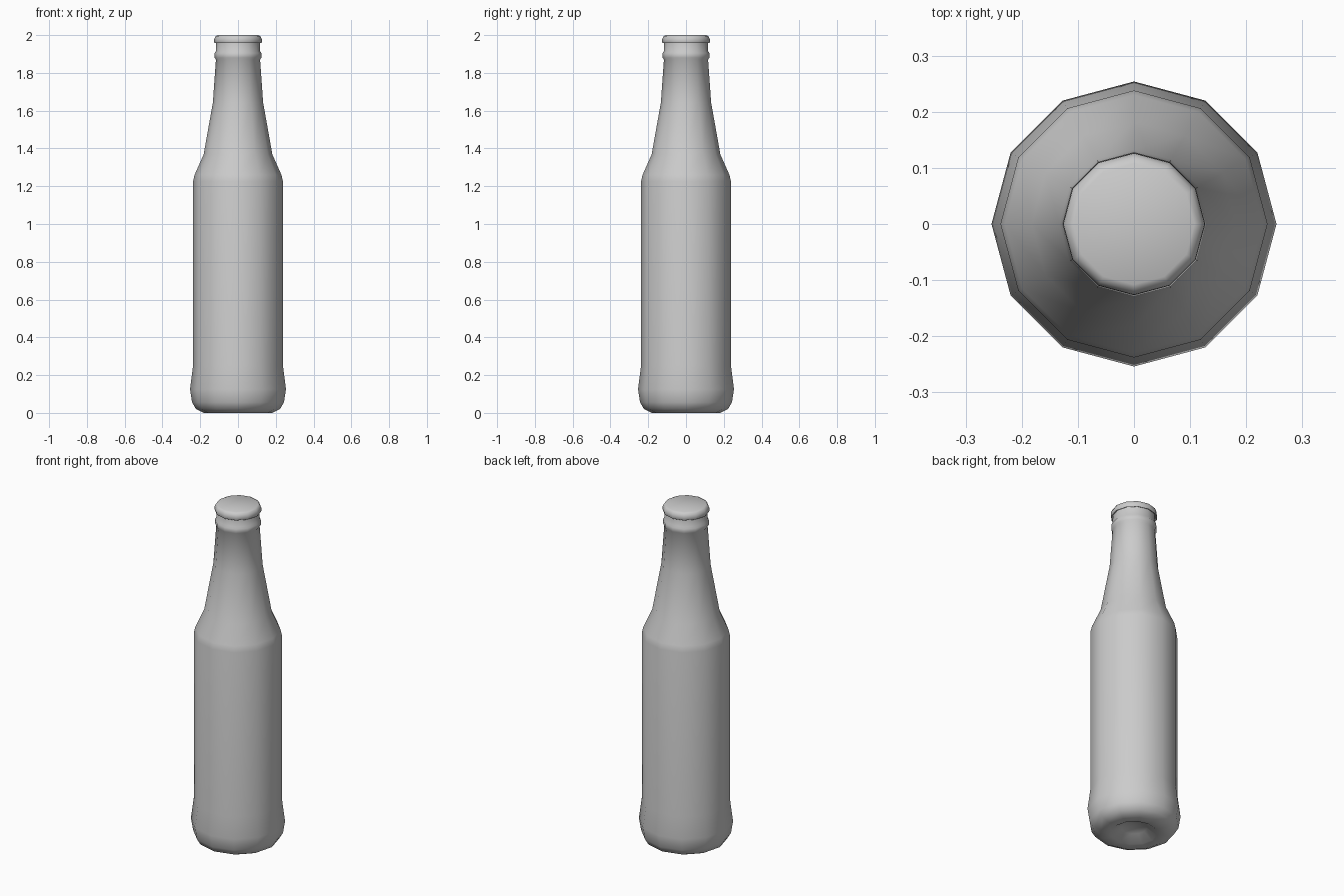
import bpy, bmesh, math

if "Cube" in bpy.data.objects:
    bpy.data.objects.remove(bpy.data.objects["Cube"])

SIDES = 12


def lathe(name, profile, angle):
    """Revolve (radius, height) points around z; radius 0 gives a pole."""
    bm = bmesh.new()
    rings = []
    for r, z in profile:
        if r == 0:
            rings.append([bm.verts.new((0, 0, z))] * SIDES)
        else:
            rings.append([bm.verts.new((r * math.cos(2 * math.pi * i / SIDES),
                                        r * math.sin(2 * math.pi * i / SIDES), z))
                          for i in range(SIDES)])
    for a, b in zip(rings, rings[1:]):
        for i in range(SIDES):
            j = (i + 1) % SIDES
            bm.faces.new(dict.fromkeys((a[i], a[j], b[j], b[i])))
    bmesh.ops.recalc_face_normals(bm, faces=bm.faces)
    mesh = bpy.data.meshes.new(name)
    bm.to_mesh(mesh)
    bm.free()
    obj = bpy.data.objects.new(name, mesh)
    bpy.context.collection.objects.link(obj)
    bpy.ops.object.select_all(action='DESELECT')
    obj.select_set(True)
    bpy.context.view_layer.objects.active = obj
    bpy.ops.object.shade_smooth_by_angle(angle=math.radians(angle))
    return obj


# Glass body: punted base, flared heel, straight wall, shoulder, neck and bead
lathe("bottle_body", [
    (0, 0.045), (0.07, 0.035), (0.125, 0.005), (0.18, 0.005),
    (0.222, 0.02), (0.243, 0.055), (0.254, 0.125), (0.238, 0.25),
    (0.238, 1.225), (0.230, 1.26), (0.182, 1.368), (0.133, 1.643),
    (0.117, 1.87), (0.124, 1.88), (0.124, 1.905), (0.117, 1.915),
    (0.115, 1.97)], 75)

# Cap with a sharp lower rim and softened top edge
lathe("bottle_cap", [
    (0.108, 1.965), (0.124, 1.957), (0.127, 1.962), (0.126, 1.98),
    (0.119, 1.994), (0.108, 2.0), (0, 2.0)], 60)

# Seat the base on the ground plane
body = bpy.data.objects["bottle_body"]
for v in body.data.vertices:
    if abs(v.co.z - 0.005) < 1e-4:
        v.co.z = 0
